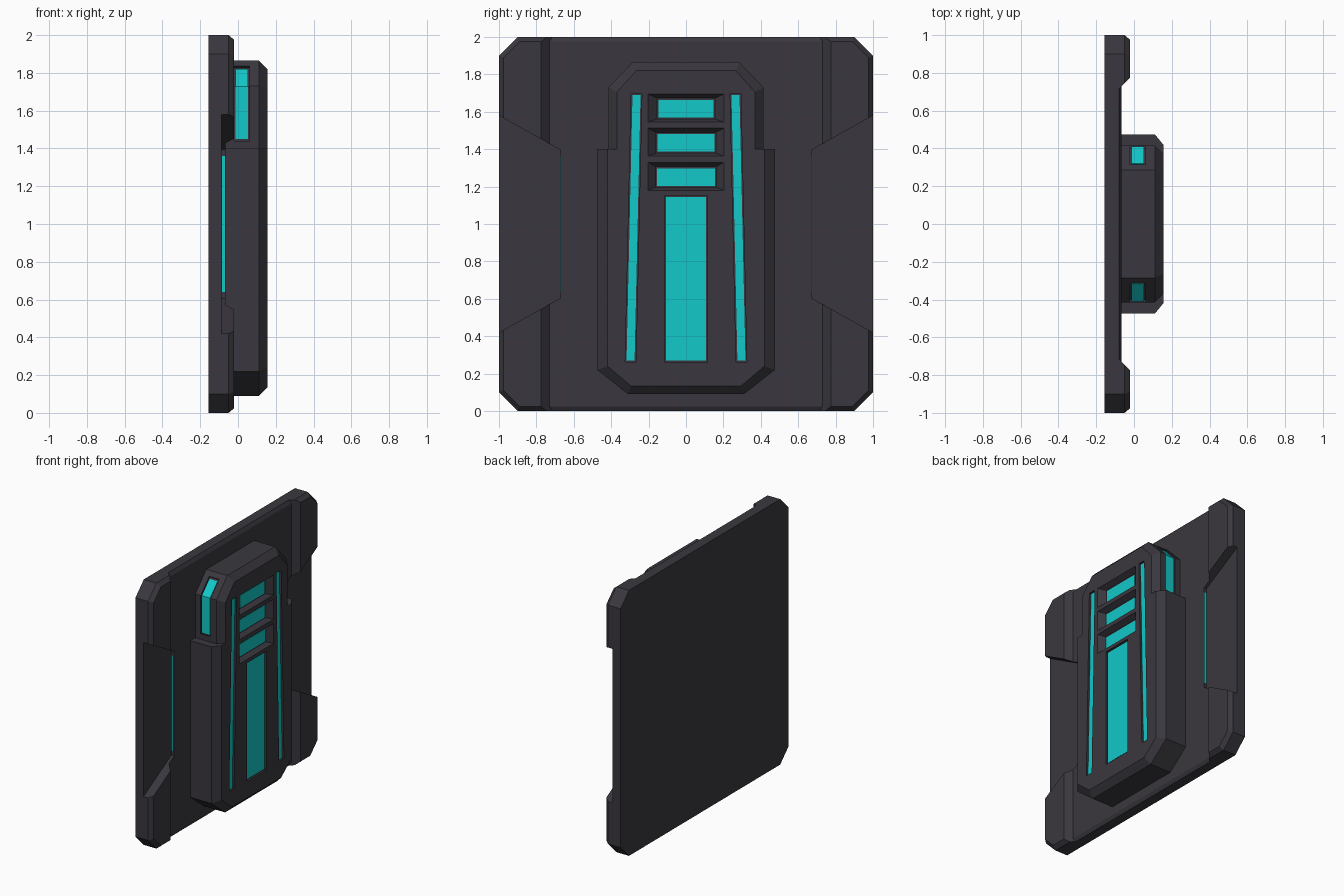
import bpy
import bmesh

cube = bpy.data.objects.get("Cube")
if cube:
    bpy.data.objects.remove(cube)


def material(name, color):
    m = bpy.data.materials.new(name)
    m.use_nodes = True
    m.diffuse_color = color
    node = next(n for n in m.node_tree.nodes if n.type == 'BSDF_PRINCIPLED')
    node.inputs["Base Color"].default_value = color
    return m


DARK = material("dark gunmetal", (0.042, 0.039, 0.049, 1))
TEAL = material("glowing teal", (0.006, 0.58, 0.58, 1))


def loft(name, loops, mat=DARK):
    """Closed solid through a list of 3D loops with equal point counts."""
    bm = bmesh.new()
    rings = [[bm.verts.new(p) for p in loop] for loop in loops]
    n = len(rings[0])
    for a, b in zip(rings, rings[1:]):
        for i in range(n):
            j = (i + 1) % n
            bm.faces.new((a[i], a[j], b[j], b[i]))
    bm.faces.new(rings[0])
    bm.faces.new(rings[-1])
    bmesh.ops.recalc_face_normals(bm, faces=bm.faces)
    mesh = bpy.data.meshes.new(name)
    bm.to_mesh(mesh)
    bm.free()
    mesh.materials.append(mat)
    obj = bpy.data.objects.new(name, mesh)
    bpy.context.collection.objects.link(obj)
    return obj


def at(x, outline):
    return [(x, y, z) for y, z in outline]


def prism(name, outline, x0, x1, mat=DARK):
    return loft(name, [at(x0, outline), at(x1, outline)], mat)


def rect(hw, z0, z1):
    return [(-hw, z0), (hw, z0), (hw, z1), (-hw, z1)]


def flip(outline, s):
    return [(s * y, z) for y, z in outline]


def mirrored(half):
    return half + [(-y, z) for y, z in reversed(half)]


def carve(obj, cutters):
    """Subtract the cutters and bake the result."""
    for c in cutters:
        c.hide_render = True
        mod = obj.modifiers.new("cut", 'BOOLEAN')
        mod.operation = 'DIFFERENCE'
        mod.solver = 'EXACT'
        mod.object = c
    graph = bpy.context.evaluated_depsgraph_get()
    graph.update()
    baked = bpy.data.meshes.new_from_object(obj.evaluated_get(graph))
    obj.modifiers.clear()
    obj.data = baked
    for c in cutters:
        bpy.data.objects.remove(c)


# Back plate with clipped corners and a bevelled front rim
def plate_outline(d):
    e, c = 1 - d, 0.9 - d * 0.41
    return mirrored([(c, 1 - e), (e, 1 - c), (e, 1 + c), (c, 1 + e)])


plate = loft("back_plate", [at(-0.155, plate_outline(0)),
                            at(-0.05, plate_outline(0)),
                            at(-0.02, plate_outline(0.025))])


# Sunken middle between the side rails, its floor bevelled at top and bottom
def trough(z, floor):
    w, top = 0.795 + floor, 0.05
    return [(floor, -w, z), (floor, w, z),
            (top, 0.795 + top, z), (top, -0.795 - top, z)]


cuts = [loft("trough_cutter", [trough(-0.025, -0.095), trough(0.025, -0.065),
                               trough(1.975, -0.065), trough(2.025, -0.095)])]

# Tapered notches in both sides
notch = [(0.67, 0.605), (1.05, 0.392), (1.05, 1.608), (0.67, 1.395)]
for s in (1, -1):
    cuts.append(prism("notch_cutter", flip(notch, s), -0.087, 0.1))
carve(plate, cuts)

# Raised central housing with stepped shoulders and a bevelled face
outer = mirrored([(0.31, 0.09), (0.475, 0.22), (0.475, 1.4),
                  (0.415, 1.4), (0.415, 1.73), (0.285, 1.865)])
inner = mirrored([(0.295, 0.135), (0.42, 0.24), (0.42, 1.4),
                  (0.37, 1.4), (0.37, 1.705), (0.265, 1.82)])
housing = loft("central_housing", [at(-0.08, outer), at(0.11, outer),
                                   at(0.155, inner)])
FACE = 0.155
cuts = []

# Long centre light panel
cuts.append(prism("panel_cutter", rect(0.116, 0.26, 1.153), FACE - 0.015, 0.2))
prism("centre_light", rect(0.107, 0.27, 1.144), FACE - 0.018, FACE - 0.01, TEAL)

# Three sloped vents with lights on their floors
for i, half in enumerate((0.156, 0.152, 0.147)):
    z = 1.18 + i * 0.1825
    slope = [at(FACE - 0.04, rect(half + 0.008, z + 0.016, z + 0.128)),
             at(FACE, rect(0.203, z, z + 0.15)),
             at(FACE + 0.04, rect(0.203, z, z + 0.15))]
    cuts.append(loft("vent_cutter", slope))
    prism(f"vent_light_{i + 1}", rect(half, z + 0.024, z + 0.118),
          FACE - 0.043, FACE - 0.036, TEAL)


# Slanted side strips, and lights wrapped over the shoulders
def strip(g):
    return [(0.275 - g, 0.27 - g), (0.318 + g, 0.27 - g),
            (0.286 + g, 1.69 + g), (0.243 - g, 1.69 + g)]


shoulder_cut = [(0.403, 1.44), (0.445, 1.44), (0.445, 1.742),
                (0.336, 1.856), (0.305, 1.827), (0.403, 1.725)]
shoulder_glow = [(0.401, 1.45), (0.409, 1.45), (0.409, 1.7275),
                 (0.320, 1.820), (0.312, 1.815), (0.401, 1.724)]
wall_glow = [(0.668, 0.64), (0.674, 0.64), (0.674, 1.36), (0.668, 1.36)]

for side, s in (("left", 1), ("right", -1)):
    cuts.append(prism("strip_cutter", flip(strip(0.007), s), FACE - 0.015, 0.2))
    prism(f"strip_light_{side}", flip(strip(0), s),
          FACE - 0.018, FACE - 0.01, TEAL)
    cuts.append(prism("shoulder_cutter", flip(shoulder_cut, s), -0.02, 0.062))
    prism(f"shoulder_light_{side}", flip(shoulder_glow, s), -0.013, 0.054, TEAL)
    # Thin light on the inner wall of each notch
    prism(f"notch_light_{side}", flip(wall_glow, s), -0.084, -0.068, TEAL)
carve(housing, cuts)
